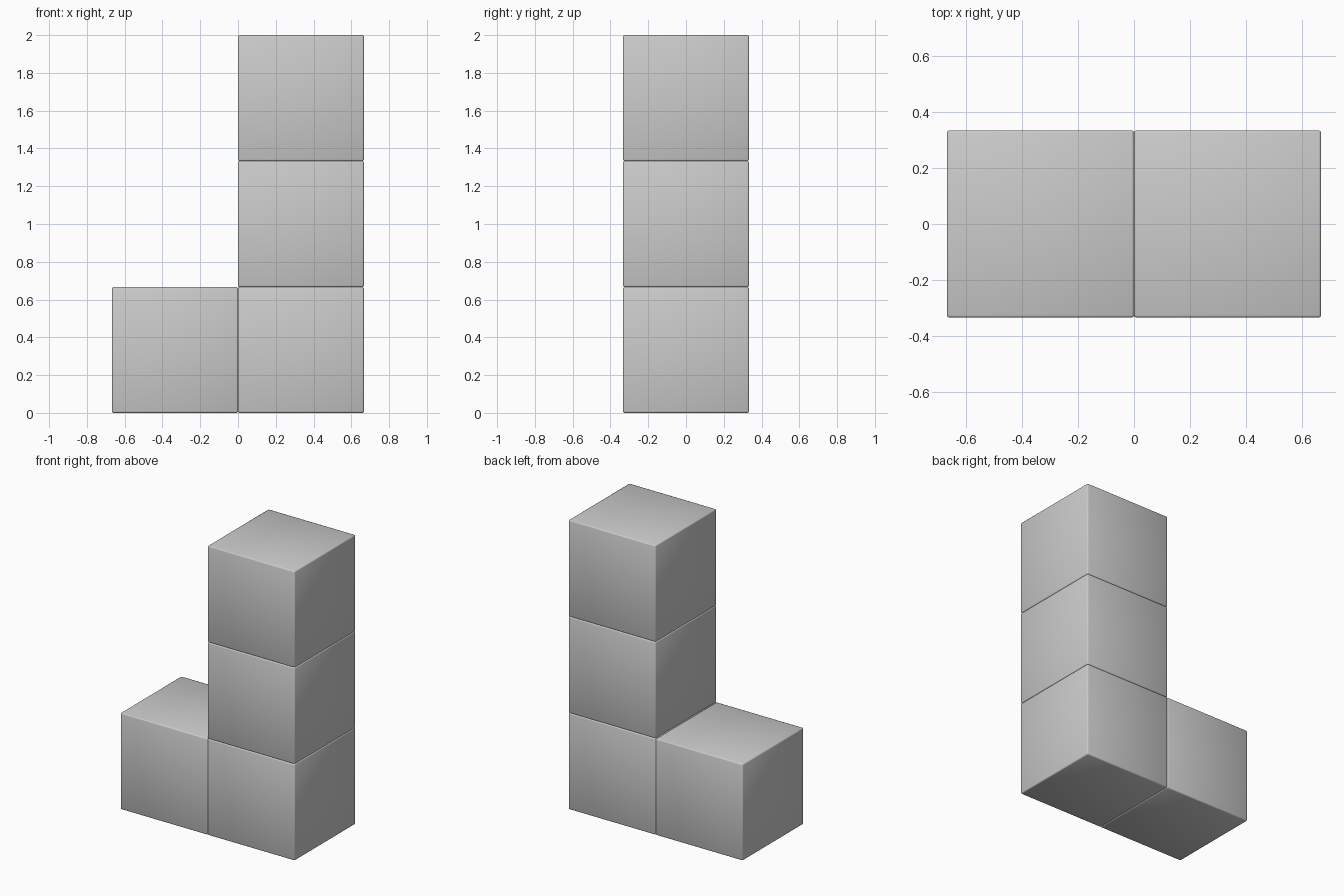
import bpy

if "Cube" in bpy.data.objects:
    bpy.data.objects.remove(bpy.data.objects["Cube"])

S = 2 / 3  # cube edge length


def block(name, col, row):
    """Softly bevelled cube at a grid cell."""
    bpy.ops.mesh.primitive_cube_add(size=S, location=((col - 0.5) * S, 0, (row + 0.5) * S))
    obj = bpy.context.object
    obj.name = name
    bevel = obj.modifiers.new("edge_bevel", 'BEVEL')
    bevel.width = 0.008
    bevel.segments = 2
    bpy.ops.object.shade_smooth()
    return obj


# Foot block on the left, then the column of three on the right
block("foot_block", 0, 0)
for row, name in enumerate(("lower_block", "middle_block", "top_block")):
    block(name, 1, row)
